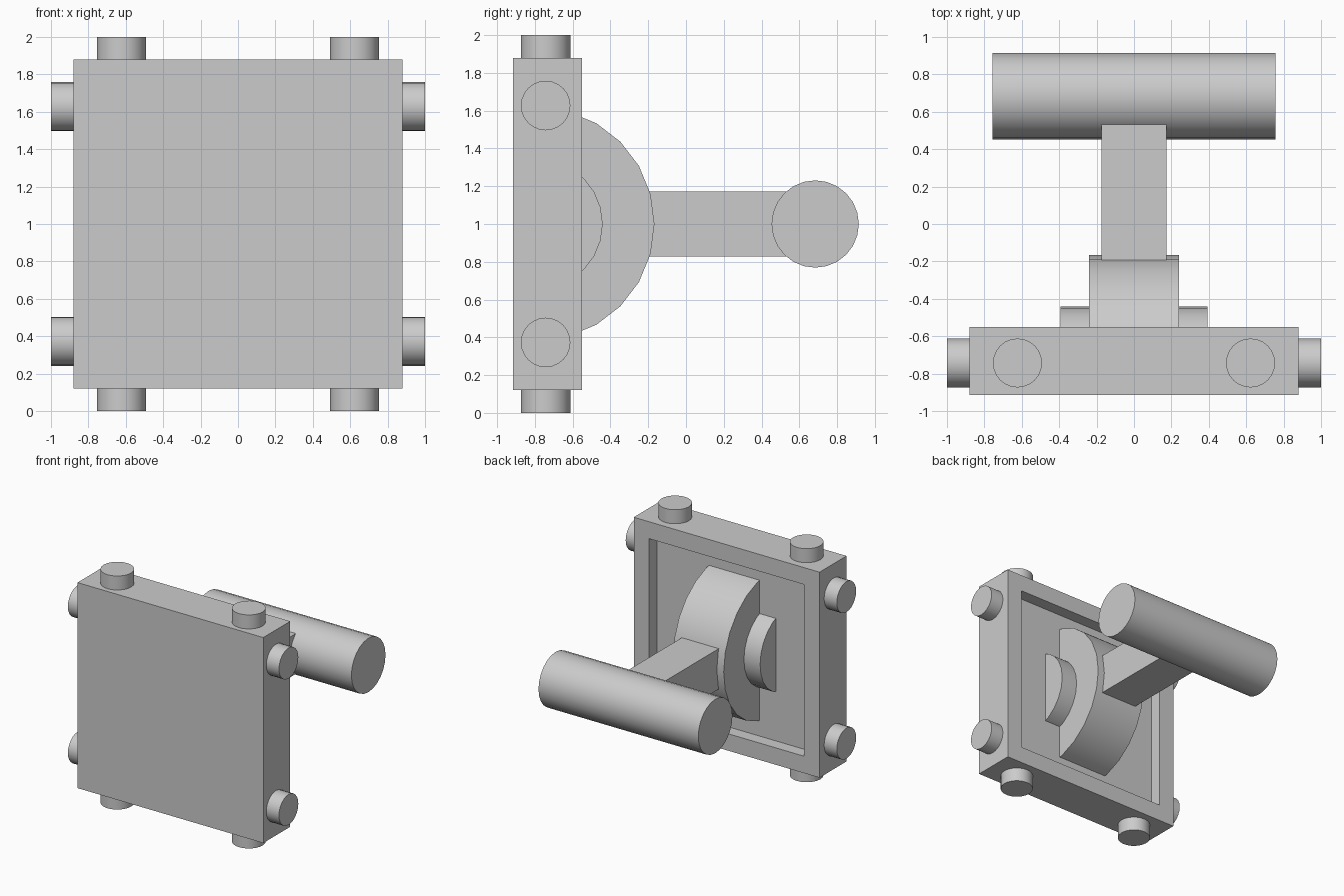
import bpy, bmesh, math
from mathutils import Matrix, Vector

cube = bpy.data.objects.get("Cube")
if cube:
    bpy.data.objects.remove(cube, do_unlink=True)

grey = bpy.data.materials.new("light grey")
grey.use_nodes = True
GREY = (0.6, 0.6, 0.6, 1.0)
grey.diffuse_color = GREY
grey.node_tree.nodes["Principled BSDF"].inputs["Base Color"].default_value = GREY


def finish(name, bm, smooth=False):
    bmesh.ops.recalc_face_normals(bm, faces=bm.faces)
    mesh = bpy.data.meshes.new(name)
    bm.to_mesh(mesh)
    bm.free()
    mesh.materials.append(grey)
    obj = bpy.data.objects.new(name, mesh)
    bpy.context.collection.objects.link(obj)
    if smooth:
        bpy.ops.object.select_all(action='DESELECT')
        obj.select_set(True)
        bpy.context.view_layer.objects.active = obj
        bpy.ops.object.shade_smooth_by_angle(angle=math.radians(30))
    return obj


def box_bm(lo, hi):
    lo, hi = Vector(lo), Vector(hi)
    bm = bmesh.new()
    bmesh.ops.create_cube(bm, size=1, matrix=Matrix.Translation((lo + hi) / 2)
                          @ Matrix.Diagonal((*(hi - lo), 1)))
    return bm


def cylinder(name, centre, radius, length, axis, sides=24):
    turn = Matrix.Rotation(math.pi / 2, 4, 'Y') if axis == 'X' else Matrix()
    bm = bmesh.new()
    bmesh.ops.create_cone(bm, cap_ends=True, segments=sides, radius1=radius,
                          radius2=radius, depth=length,
                          matrix=Matrix.Translation(centre) @ turn)
    return finish(name, bm, True)


def half_disc(name, centre_y, radius, half_width):
    # Half round profile facing the back, extruded across x
    bm = bmesh.new()
    ring = []
    for i in range(13):
        a = math.radians(-90 + 15 * i)
        ring.append(bm.verts.new((-half_width, centre_y + radius * math.cos(a),
                                  1 + radius * math.sin(a))))
    face = bm.faces.new(ring)
    ext = bmesh.ops.extrude_face_region(bm, geom=[face])
    verts = [g for g in ext["geom"] if isinstance(g, bmesh.types.BMVert)]
    bmesh.ops.translate(bm, verts=verts, vec=(2 * half_width, 0, 0))
    return finish(name, bm, True)


# Square panel with a recess in its back face
bm = box_bm((-0.88, -0.915, 0.12), (0.88, -0.55, 1.88))
back = max(bm.faces, key=lambda f: f.calc_center_median().y)
bmesh.ops.inset_region(bm, faces=[back], thickness=0.205)
ext = bmesh.ops.extrude_face_region(bm, geom=[back])
floor = [g for g in ext["geom"] if isinstance(g, bmesh.types.BMVert)]
bmesh.ops.translate(bm, verts=floor, vec=(0, -0.105, 0))
if back.is_valid:
    bmesh.ops.delete(bm, geom=[back], context='FACES_ONLY')
finish("panel", bm)

# Pegs around the rim, two on each edge
for s, side in ((1, "left"), (-1, "right")):
    for t, level in ((1, "upper"), (-1, "lower")):
        cylinder(f"{side}_{level}_side_peg", (s * 0.93, -0.743, 1 + t * 0.627),
                 0.131, 0.14, 'X')
        cylinder(f"{side}_{level}_end_peg", (s * 0.623, -0.743, 1 + t * 0.93),
                 0.131, 0.14, 'Z')

# Hinge discs, arm and handle
half_disc("hinge_disc", -0.783, 0.616, 0.24)
half_disc("hinge_axle", -0.783, 0.342, 0.393)
finish("arm", box_bm((-0.175, -0.3, 0.827), (0.175, 0.68, 1.173)))
cylinder("handle", (0, 0.684, 1), 0.231, 1.514, 'X')
